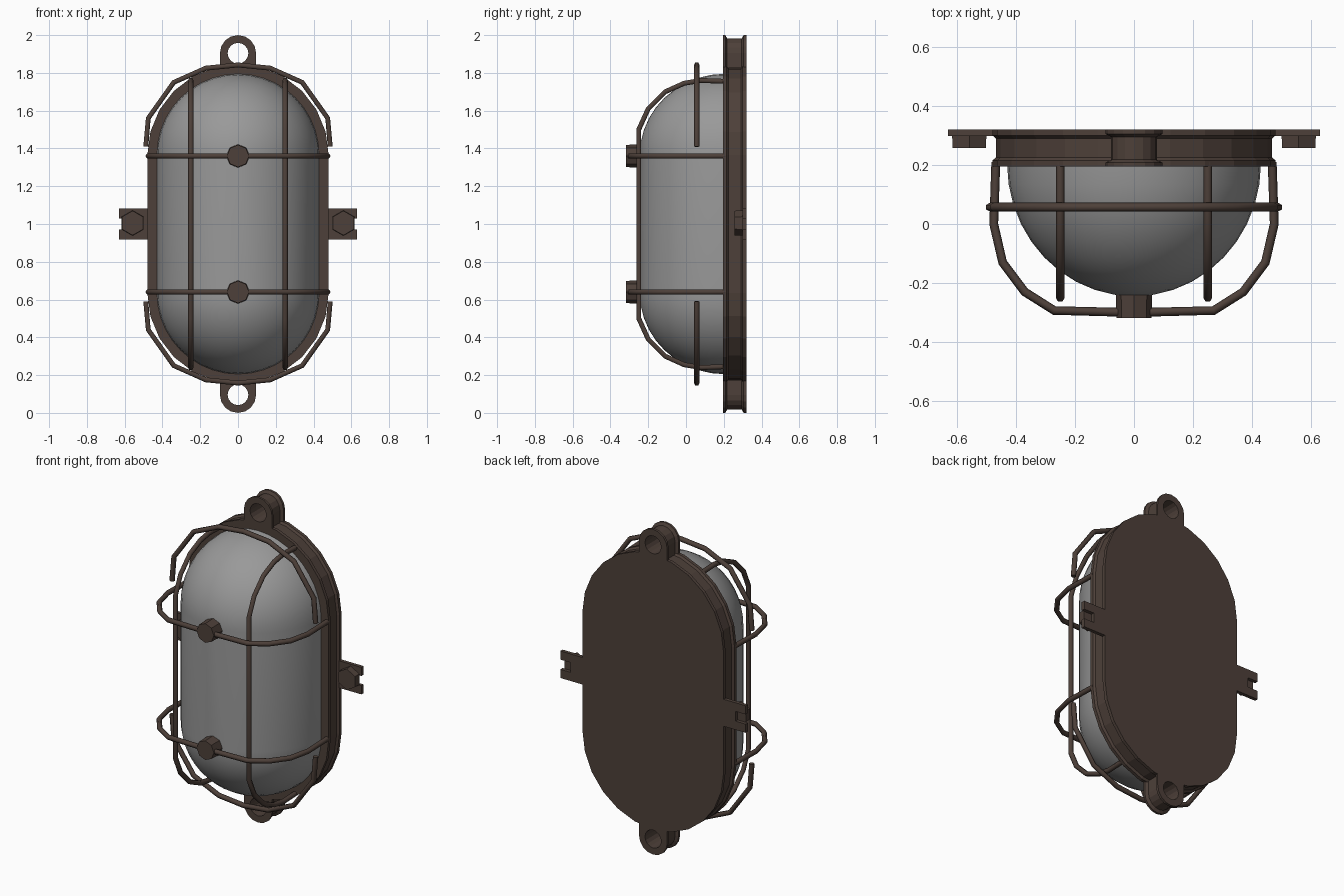
import bpy
import bmesh
from math import sin, cos, pi
from mathutils import Matrix

cube = bpy.data.objects.get("Cube")
if cube:
    bpy.data.objects.remove(cube)


def make_material(name, rgb):
    mat = bpy.data.materials.new(name)
    mat.use_nodes = True
    mat.diffuse_color = (*rgb, 1)
    mat.node_tree.nodes["Principled BSDF"].inputs["Base Color"].default_value = (*rgb, 1)
    return mat


METAL = make_material("dark bronze metal", (0.075, 0.051, 0.041))
GLASS = make_material("frosted grey glass", (0.32, 0.32, 0.32))
MID = 1.0        # height of the centre
SPAN = 0.365     # half length of the straight sides
BACK = 0.32
RIM = 0.195


def finish(name, bm, mat, smooth=None):
    bmesh.ops.remove_doubles(bm, verts=bm.verts, dist=0.0005)
    bmesh.ops.recalc_face_normals(bm, faces=bm.faces)
    mesh = bpy.data.meshes.new(name)
    bm.to_mesh(mesh)
    bm.free()
    mesh.materials.append(mat)
    obj = bpy.data.objects.new(name, mesh)
    bpy.context.collection.objects.link(obj)
    if smooth:
        bpy.ops.object.select_all(action='DESELECT')
        obj.select_set(True)
        bpy.context.view_layer.objects.active = obj
        bpy.ops.object.shade_smooth_by_angle(angle=smooth)
    return obj


def bridge(bm, a, b):
    for i in range(len(a)):
        j = (i + 1) % len(a)
        bm.faces.new((a[i], a[j], b[j], b[i]))


def stadium(name, layers, mat, steps, cap_end=True, smooth=None):
    """Loft stadium outlines given as (radius, y)."""
    bm = bmesh.new()
    rings = []
    for r, y in layers:
        ring = []
        for side in (1, -1):
            for i in range(steps + 1):
                a = pi * i / steps
                ring.append(bm.verts.new((side * r * cos(a), y,
                                          MID + side * (SPAN + r * sin(a)))))
        rings.append(ring)
    for a, b in zip(rings, rings[1:]):
        bridge(bm, a, b)
    bm.faces.new(rings[0])
    if cap_end:
        bm.faces.new(rings[-1])
    return finish(name, bm, mat, smooth)


def rod(name, points, radius=0.015):
    """Round bar along a path."""
    curve = bpy.data.curves.new(name, 'CURVE')
    curve.dimensions = '3D'
    curve.bevel_depth = radius
    curve.bevel_resolution = 1
    curve.use_fill_caps = True
    spline = curve.splines.new('POLY')
    spline.points.add(len(points) - 1)
    for p, co in zip(spline.points, points):
        p.co = (*co, 1)
    curve.materials.append(METAL)
    obj = bpy.data.objects.new(name, curve)
    bpy.context.collection.objects.link(obj)
    bpy.ops.object.select_all(action='DESELECT')
    obj.select_set(True)
    bpy.context.view_layer.objects.active = obj
    bpy.ops.object.convert(target='MESH')


def peg(name, x, z, radius, front, back, sides, tip=1.0):
    """Short prism pointing forward."""
    bm = bmesh.new()
    bmesh.ops.create_cone(bm, cap_ends=True, segments=sides, radius1=radius,
                          radius2=radius * tip, depth=back - front)
    bmesh.ops.transform(bm, verts=bm.verts, matrix=Matrix.Translation(
        (x, (front + back) / 2, z)) @ Matrix.Rotation(pi / 2, 4, 'X'))
    finish(name, bm, METAL)


def mirrored(half):
    return [(-a, b) for a, b in half] + [(a, b) for a, b in reversed(half) if a]


# Base housing with a shallow groove, and the domed glass
stadium("base_housing", [(0.48, BACK), (0.48, 0.30), (0.468, 0.29),
                         (0.468, 0.225), (0.48, 0.215), (0.48, RIM)], METAL, 12)
dome = [(0.43 * cos(t * pi / 20), 0.205 - 0.45 * sin(t * pi / 20)) for t in range(11)]
stadium("glass_dome", dome, GLASS, 20, cap_end=False, smooth=0.7)

# Crosswise guard bars with their centre studs
bar = [(0.468, 0.21), (0.475, 0), (0.445, -0.13), (0.37, -0.23), (0.27, -0.293), (0, -0.3)]
for tag, s in (("upper", 1), ("lower", -1)):
    z = MID + s * 0.36
    rod(tag + "_cross_bar", [(x, y, z) for x, y in mirrored(bar)])
    peg(tag + "_stud", 0, z, 0.062, -0.318, -0.23, 8, 0.95)

# Lengthwise guard bars
upright = [(0.755, 0.21), (0.76, 0.08), (0.745, -0.01), (0.70, -0.11),
           (0.61, -0.2), (0.5, -0.25)]
for tag, x in (("left", 0.25), ("right", -0.25)):
    rod(tag + "_long_bar", [(x, y, MID + h) for h, y in mirrored(upright)])

# Curved guard bars around both ends
arc = [(0.488, 0.41), (0.475, 0.56), (0.34, 0.75), (0.17, 0.825), (0, 0.842)]
for tag, s in (("upper", 1), ("lower", -1)):
    rod(tag + "_end_bar", [(x, 0.057, MID + s * h) for x, h in mirrored(arc)])

# Hanging lugs: arched spools with a through hole
spool = [(0.055, RIM), (0.096, RIM), (0.096, 0.208), (0.078, 0.218),
         (0.078, 0.295), (0.096, 0.305), (0.096, BACK), (0.055, BACK)]
for tag, s in (("upper", 1), ("lower", -1)):
    bm = bmesh.new()
    rings = []
    for r, y in spool:
        ring = []
        for i in range(16):
            c, d = cos(i * pi / 8), sin(i * pi / 8)
            square = r > 0.06 and d < 0
            k = r / max(abs(c), abs(d)) if square else r
            ring.append(bm.verts.new((c * k, y, MID + s * (0.904 + d * k))))
        rings.append(ring)
    for a, b in zip(rings, rings[1:] + rings[:1]):
        bridge(bm, a, b)
    finish(tag + "_lug", bm, METAL)

# Slotted side tabs with bolts
outline = [(0.45, -0.083), (0.63, -0.083), (0.63, -0.03), (0.56, -0.03),
           (0.56, 0.03), (0.63, 0.03), (0.63, 0.083), (0.45, 0.083)]
for tag, s in (("left", 1), ("right", -1)):
    bm = bmesh.new()
    rings = [[bm.verts.new((s * x, y, MID + h)) for x, h in outline]
             for y in (0.298, BACK)]
    bridge(bm, *rings)
    for ring in rings:
        bm.faces.new(ring)
    finish(tag + "_tab", bm, METAL)
    peg(tag + "_bolt", s * 0.558, MID + 0.005, 0.067, 0.258, 0.299, 6, 0.97)
